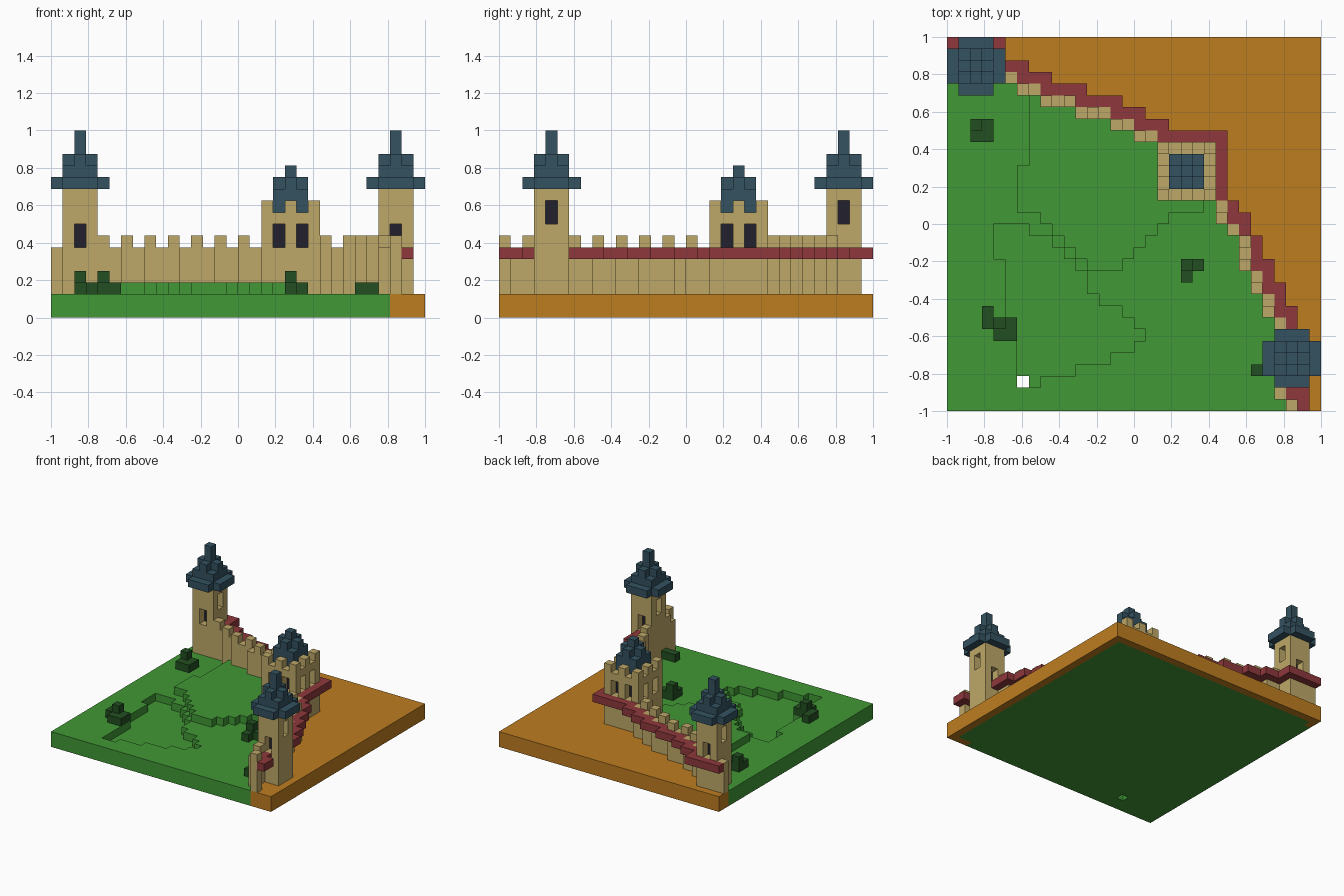
import bpy, bmesh
from itertools import product

cube = bpy.data.objects.get("Cube")
if cube:
    bpy.data.objects.remove(cube)

N = 32            # blocks along one side
U = 2 / N         # block size


def material(name, *rgb):
    lin = [((c / 255 + 0.055) / 1.055) ** 2.4 for c in rgb] + [1]
    m = bpy.data.materials.new(name)
    m.use_nodes = True
    m.diffuse_color = lin
    m.node_tree.nodes["Principled BSDF"].inputs["Base Color"].default_value = lin
    return m


grass = material("grass green", 65, 152, 54)
earth = material("earth orange", 190, 125, 32)
stone = material("sandstone", 190, 168, 104)
red = material("walkway red", 143, 56, 60)
slate = material("slate blue", 51, 82, 96)
dark = material("window dark", 34, 33, 45)
leaf = material("bush green", 34, 78, 33)

parts = []        # (name, set of (column, row from the back, level), material)


def part(name, cells, mat):
    parts.append((name, set(cells), mat))


def box(i0, i1, r0, r1, k0, k1):
    """All cells in an inclusive range."""
    return set(product(range(i0, i1 + 1), range(r0, r1 + 1), range(k0, k1 + 1)))


def plus(i, r, k, size):
    """Square layer without its corners."""
    return {(a, b, c) for a, b, c in box(i - size, i + size, r - size, r + size, k, k)
            if abs(a - i) + abs(b - r) < 2 * size}


def steps(start, runs):
    """Expand (value, run length) pairs to a dictionary."""
    out = {}
    for value, count in runs:
        for _ in range(count):
            out[start] = value
            start += 1
    return out


# Wall course: row per column at the back, column per row at the side
back = steps(0, [(1, 4), (3, 2), (4, 2), (5, 3), (6, 3), (7, 2), (8, 7)])
back_edge = steps(0, [(0, 5), (2, 2), (3, 2), (4, 3), (5, 3), (6, 2), (7, 2), (8, 5)])
side = steps(14, [(23, 2), (24, 1), (25, 3), (26, 2), (27, 2), (28, 7), (29, 1)])
side_edge = steps(14, [(24, 1), (25, 2), (26, 2), (27, 2), (28, 2), (29, 7), (30, 2)])


def outside(i, r):
    if r <= 13:
        return i >= 23 or r <= back[i]
    return i >= side[r]


# Sunken pond bed and raised hill, as column ranges per row
pit_left = steps(16, [(4, 3), (5, 5), (6, 6)])
pit_right = steps(16, [(6, 1), (8, 1), (9, 1), (10, 1), (11, 2), (12, 1), (14, 1),
                       (15, 1), (16, 1), (15, 1), (13, 1), (10, 1), (7, 1)])
pit = {(i, r) for r in pit_left for i in range(pit_left[r], pit_right[r] + 1)}
drain = (6, 29)

# Ground plate
ground, soil = set(), set()
for i, r in product(range(N), range(N)):
    rim = i in (0, N - 1) or r in (0, N - 1)
    for k in (0, 1):
        if outside(i, r) and (k == 1 or rim):
            soil.add((i, r, k))
        elif (i, r) != drain and not (k == 1 and (i, r) in pit):
            ground.add((i, r, k))
part("grass_ground", ground, grass)
part("earth_ground", soil, earth)

# Hill inside the wall
hill = {(i, r, 2) for r in range(3, 15) for i in range(7 if r < 11 else 6, 18)
        if not outside(i, r)}
hill |= box(18, 21, 14, 14, 2, 2)
for n in range(5):
    hill |= box(8 + n, 18 - n, 15 + n, 15 + n, 2, 2)
part("hill", hill, grass)

# Curtain wall with merlons and overhanging walkway
wall, walkway = set(), set()
for i in range(18):
    wall |= box(i, i, back[i], back[i], 2, 6 if i >= 4 and i % 2 == 0 else 5)
for r, i in side.items():
    wall |= box(i, i, r, r, 2, 6 if r % 2 else 5)
    walkway |= box(i + 1, side_edge[r], r, r, 5, 5)
for i, r in back_edge.items():
    walkway |= box(i, i, r, back[i] - 1 if i < 18 else 8, 5, 5)
walkway |= box(23, 23, 8, 13, 5, 5)

# Round-roofed towers: body, window slits, stepped roof
for name, i, r in (("back_left", 2, 2), ("front_right", 29, 27)):
    core = box(i, i, r, r, 6, 9)
    slits = box(i, i, r - 1, r + 1, 6, 7) | box(i - 1, i + 1, r, r, 8, 9)
    body = box(i - 1, i + 1, r - 1, r + 1, 2, 10)
    wall -= body
    walkway -= body
    part(name + "_tower", body - core - slits, stone)
    part(name + "_tower_windows", core, dark)
    roof = plus(i, r, 11, 2) | box(i - 1, i + 1, r - 1, r + 1, 12, 12)
    roof |= plus(i, r, 13, 1) | box(i, i, r, r, 14, 15)
    part(name + "_tower_roof", roof, slate)

part("curtain_wall", wall, stone)
part("walkway", walkway - wall, red)

# Corner keep with battlements
keep = box(18, 22, 9, 13, 2, 8)
core = box(19, 21, 10, 12, 6, 7)
slits = set()
for d in (1, 3):
    slits |= box(18 + d, 18 + d, 9, 13, 6, 7) | box(18, 22, 9 + d, 9 + d, 6, 7)
battlements = {(i, r, 9) for i, r in product(range(18, 23), range(9, 14))
               if (i in (18, 22) or r in (9, 13)) and (i + r) % 2}
part("keep", (keep - core - slits) | battlements, stone)
part("keep_windows", core, dark)
part("keep_roof", box(19, 21, 10, 12, 9, 10) | plus(20, 11, 11, 1)
     | {(20, 11, 12)}, slate)

# Bushes
base = 2
part("bush_back", box(2, 3, 7, 8, base, base) | {(2, 7, 3)}, leaf)
part("bush_left", box(3, 3, 23, 24, base, base) | box(4, 5, 24, 25, base, base)
     | {(4, 24, 3)}, leaf)
part("bush_right", box(20, 21, 19, 19, base, base) | {(20, 20, base), (20, 19, 3)}, leaf)
part("bush_tower", box(26, 27, 28, 28, base, base), leaf)

# Mesh only the exposed block faces
solid = set().union(*(cells for _, cells, _ in parts))


def build(name, cells, mat):
    bm = bmesh.new()
    corners = {}

    def vert(p):
        if p not in corners:
            corners[p] = bm.verts.new((p[0] * U - 1, 1 - p[1] * U, p[2] * U))
        return corners[p]

    for cell in sorted(cells):
        for axis, way in product(range(3), (0, 1)):
            near = list(cell)
            near[axis] += 2 * way - 1
            if tuple(near) in solid:
                continue
            quad = []
            for a, b in ((0, 0), (1, 0), (1, 1), (0, 1)):
                p = list(cell)
                p[axis] += way
                p[(axis + 1) % 3] += a
                p[(axis + 2) % 3] += b
                quad.append(vert(tuple(p)))
            # Rows run backwards along y, so the winding is mirrored
            bm.faces.new(quad[::-1] if way else quad)
    mesh = bpy.data.meshes.new(name)
    bm.to_mesh(mesh)
    bm.free()
    mesh.materials.append(mat)
    bpy.context.collection.objects.link(bpy.data.objects.new(name, mesh))


for name, cells, mat in parts:
    if cells:
        build(name, cells, mat)
